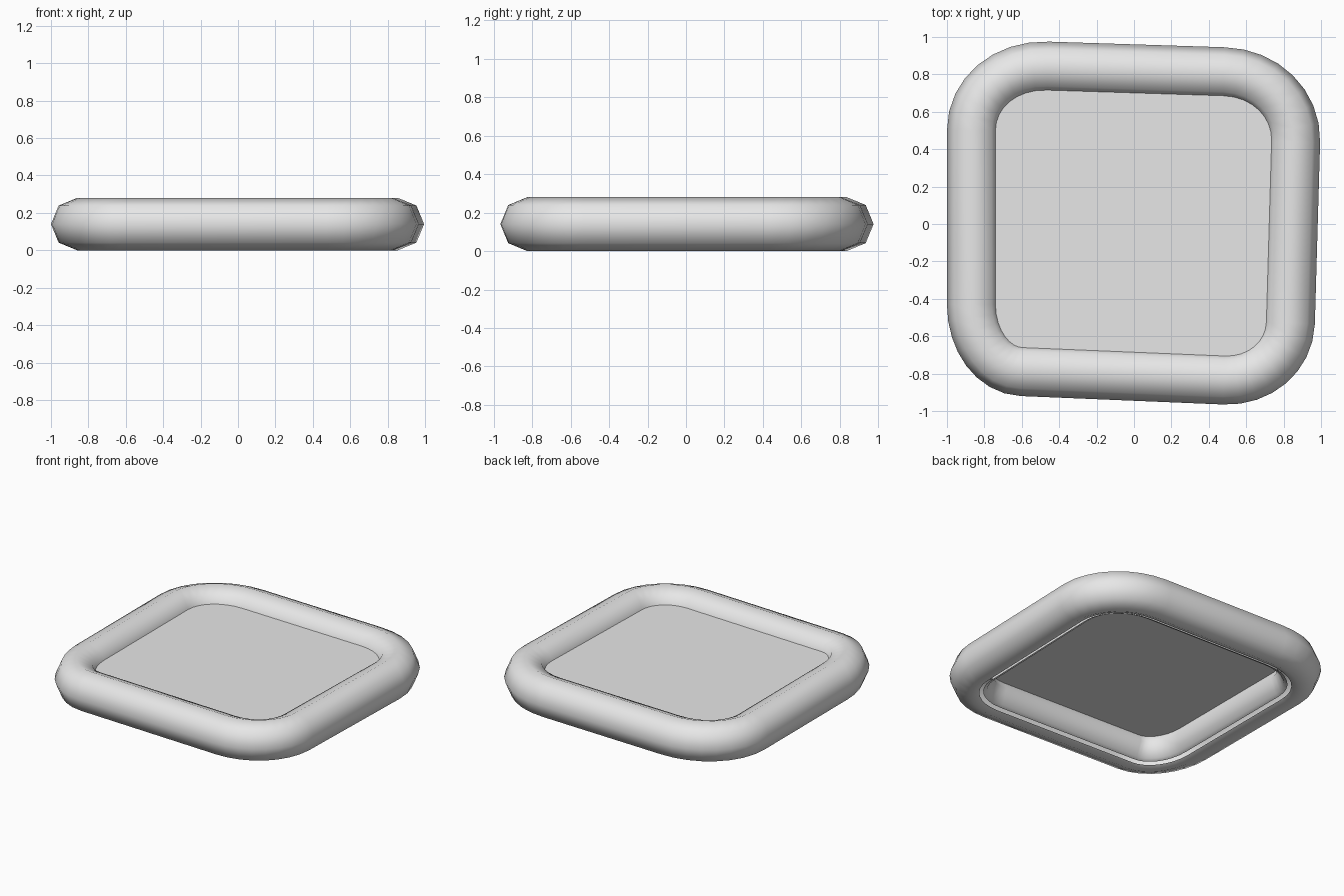
import bpy, bmesh, math
from mathutils import Vector

if "Cube" in bpy.data.objects:
    bpy.data.objects.remove(bpy.data.objects["Cube"])

RADIUS = 0.14       # tube radius
PANEL_Z = 0.19      # height of the flat panel
STEPS = 8           # segments per rounded corner

grey = bpy.data.materials.new("light_grey")
grey.diffuse_color = (0.8, 0.8, 0.8, 1)
grey.use_nodes = True
grey.node_tree.nodes["Principled BSDF"].inputs["Base Color"].default_value = grey.diffuse_color

# Corners of the tube's centre line: start of curve, corner point, end of curve
corners = [
    ((-0.86, -0.43), (-0.86, -0.77), (-0.60, -0.78)),
    ((0.48, -0.825), (0.815, -0.84), (0.827, -0.53)),
    ((0.855, 0.44), (0.866, 0.795), (0.48, 0.805)),
    ((-0.46, 0.835), (-0.86, 0.85), (-0.86, 0.50)),
]


def centre_line():
    """Counter-clockwise points with their outward directions."""
    result = []
    for start, corner, end in corners:
        a, c, d = Vector(start), Vector(corner), Vector(end)
        p1, p2 = a.lerp(c, 0.56), d.lerp(c, 0.56)
        for i in range(STEPS + 1):
            t = i / STEPS
            s = 1 - t
            p = a * s**3 + p1 * 3 * s * s * t + p2 * 3 * s * t * t + d * t**3
            tan = (p1 - a) * s * s + (p2 - p1) * 2 * s * t + (d - p2) * t * t
            result.append((p, Vector((tan.y, -tan.x)).normalized()))
    return result


def finish(name, bm, smooth):
    mesh = bpy.data.meshes.new(name)
    for f in bm.faces:
        f.smooth = smooth
    bm.to_mesh(mesh)
    bm.free()
    mesh.materials.append(grey)
    obj = bpy.data.objects.new(name, mesh)
    bpy.context.collection.objects.link(obj)


path = centre_line()

# Eight-sided tube section, left open by a narrow seam under its inner side
ring = [(RADIUS * math.cos(math.radians(a)), RADIUS * math.sin(math.radians(a)))
        for a in range(-90, 226, 45)]
first, last = Vector(ring[0]), Vector(ring[-1])
section = [first.lerp(last, 0.5)] + ring + [first.lerp(last, 0.75)]

# Rim tube swept round the centre line
bm = bmesh.new()
loops = [[bm.verts.new((p.x + n.x * r, p.y + n.y * r, RADIUS + z)) for r, z in section]
         for p, n in path]
for i, here in enumerate(loops):
    there = loops[(i + 1) % len(loops)]
    for j in range(len(section) - 1):
        bm.faces.new((here[j], there[j], there[j + 1], here[j + 1]))
finish("rim_tube", bm, True)

# Flat panel whose edge is tucked into the tube
bm = bmesh.new()
bm.faces.new([bm.verts.new((p.x - n.x * 0.08, p.y - n.y * 0.08, PANEL_Z)) for p, n in path])
finish("centre_panel", bm, False)
